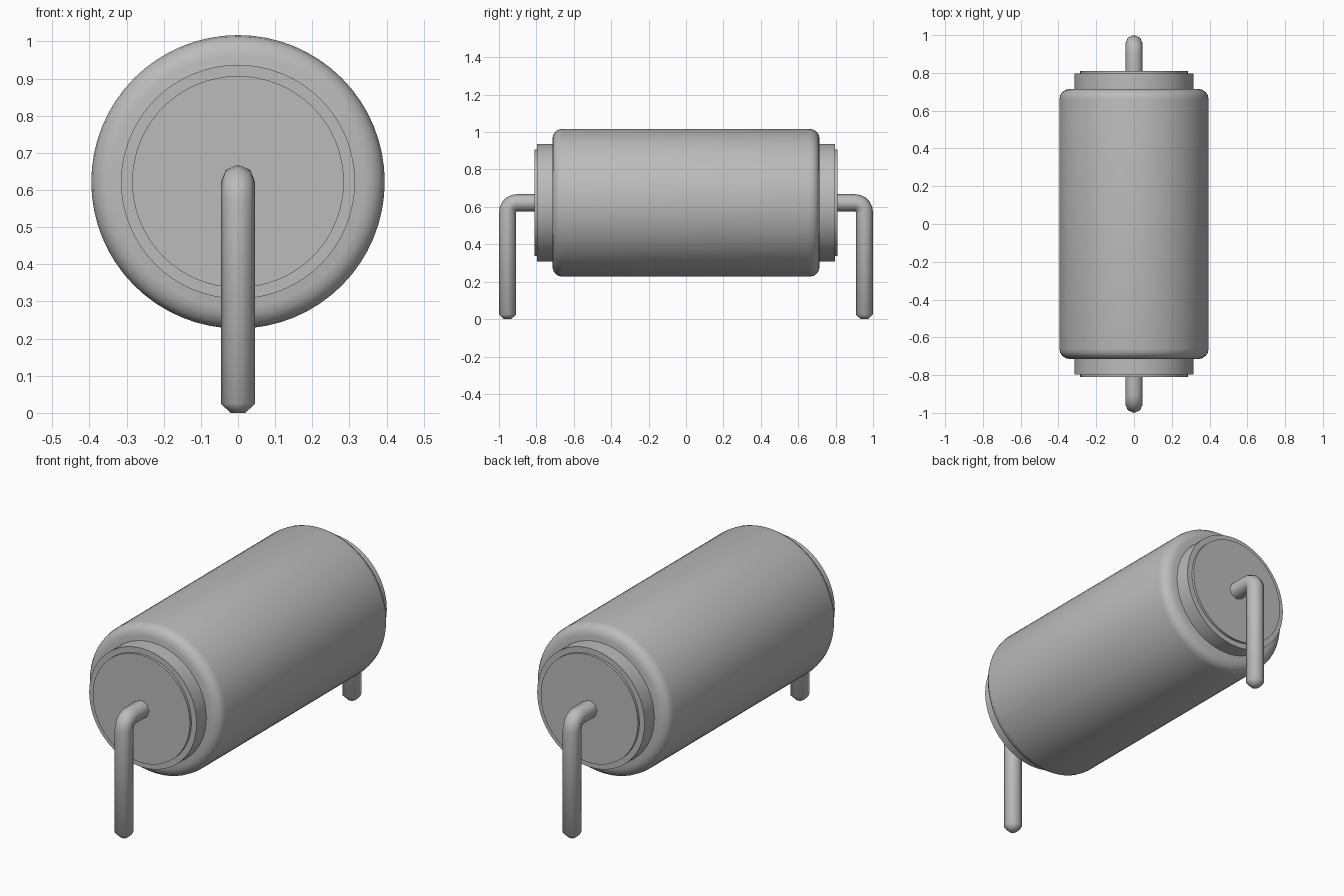
import bpy, bmesh, math
from mathutils import Vector

if "Cube" in bpy.data.objects:
    bpy.data.objects.remove(bpy.data.objects["Cube"])

AXIS_Z = 0.622
grey = bpy.data.materials.new("plain grey")
grey.use_nodes = True
grey.diffuse_color = (0.5, 0.5, 0.5, 1)
grey.node_tree.nodes["Principled BSDF"].inputs["Base Color"].default_value = grey.diffuse_color


def finish(name, bm, angle):
    bmesh.ops.recalc_face_normals(bm, faces=bm.faces)
    mesh = bpy.data.meshes.new(name)
    bm.to_mesh(mesh)
    bm.free()
    obj = bpy.data.objects.new(name, mesh)
    bpy.context.collection.objects.link(obj)
    mesh.materials.append(grey)
    bpy.ops.object.select_all(action='DESELECT')
    obj.select_set(True)
    bpy.context.view_layer.objects.active = obj
    bpy.ops.object.shade_smooth_by_angle(angle=math.radians(angle))
    return obj


def loft(name, rings, angle):
    """Skin equal rings of points and cap both ends."""
    bm = bmesh.new()
    loops = [[bm.verts.new(p) for p in ring] for ring in rings]
    n = len(loops[0])
    for a, b in zip(loops, loops[1:]):
        for i in range(n):
            j = (i + 1) % n
            bm.faces.new((a[i], a[j], b[j], b[i]))
    bm.faces.new(loops[0])
    bm.faces.new(loops[-1])
    return finish(name, bm, angle)


def ring(centre, up, radius, sides):
    side = Vector((1, 0, 0))
    turns = [math.tau * i / sides for i in range(sides)]
    return [centre + radius * (math.cos(t) * side + math.sin(t) * up) for t in turns]


def turned(name, profile, angle=30):
    """Turn (y, radius) points about the long axis."""
    up = Vector((0, 0, 1))
    return loft(name, [ring(Vector((0, y, AXIS_Z)), up, r, 64) for y, r in profile], angle)


# Main barrel with rounded shoulders
shoulder = [(0.66, 0.395), (0.682, 0.391), (0.698, 0.38), (0.71, 0.362), (0.715, 0.34)]
turned("barrel", [(-y, r) for y, r in reversed(shoulder)] + shoulder)

# Stepped end caps and bent wire leads
for name, s in (("front", -1), ("back", 1)):
    turned(name + "_cap", [(s * 0.70, 0.315), (s * 0.797, 0.315)])
    turned(name + "_cap_disc", [(s * 0.79, 0.285), (s * 0.81, 0.285)])

    wire_y, bend, radius = 0.954, 0.05, 0.046
    rings = [ring(Vector((0, s * 0.78, AXIS_Z)), Vector((0, 0, 1)), radius, 8)]
    for k in range(6):
        t = math.pi / 2 * k / 5
        out = Vector((0, s * math.sin(t), math.cos(t)))
        pivot = Vector((0, s * (wire_y - bend), AXIS_Z - bend))
        rings.append(ring(pivot + out * bend, out, radius, 8))
    for z, r in ((0.025, radius), (0, 0.02)):
        rings.append(ring(Vector((0, s * wire_y, z)), Vector((0, s, 0)), r, 8))
    loft(name + "_lead", rings, 50)
